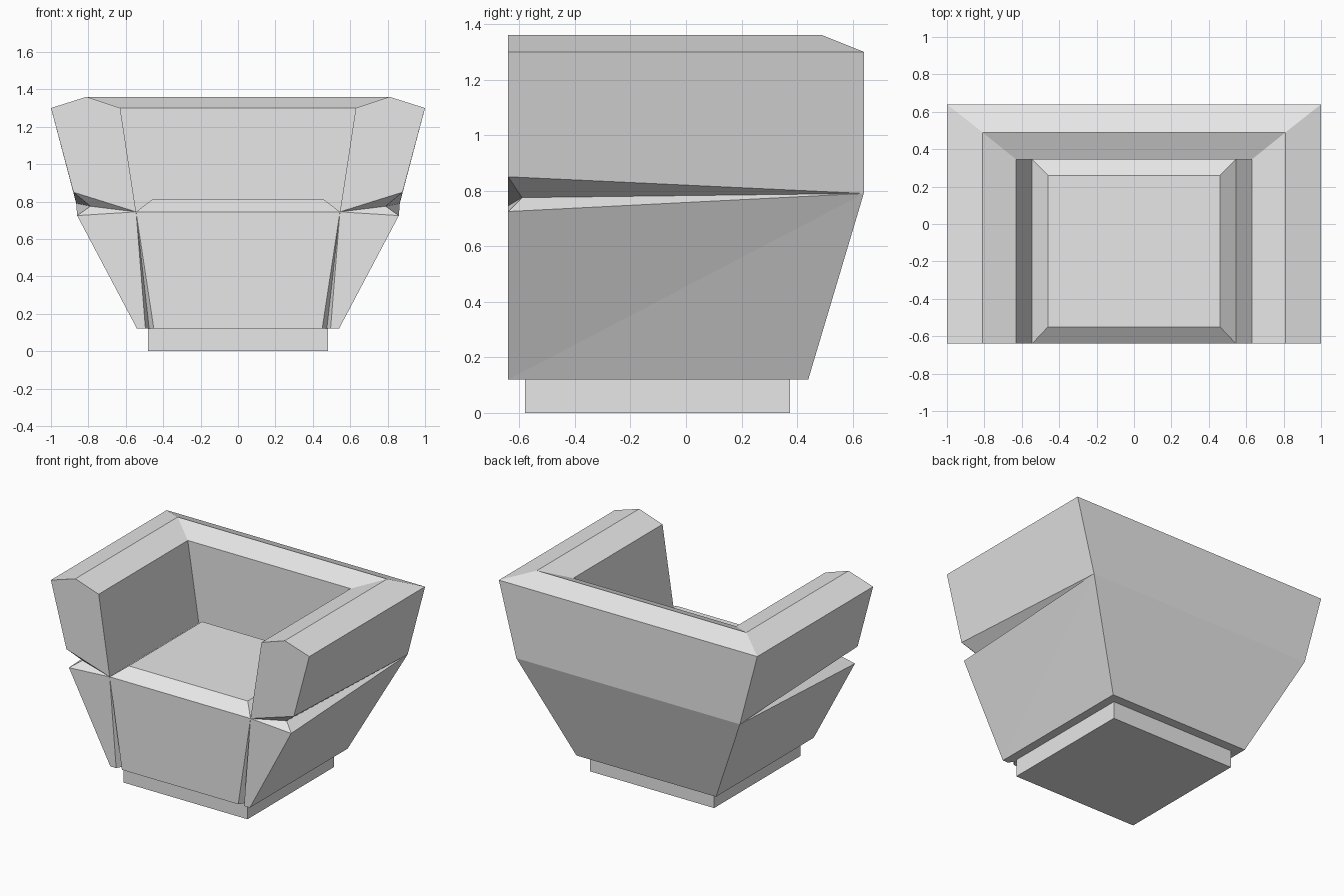
import bpy
import bmesh
from mathutils import Vector

cube = bpy.data.objects.get("Cube")
if cube:
    bpy.data.objects.remove(cube, do_unlink=True)

grey = bpy.data.materials.new("plain_grey")
grey.use_nodes = True
colour = (0.8, 0.8, 0.8, 1)
grey.diffuse_color = colour
grey.node_tree.nodes["Principled BSDF"].inputs["Base Color"].default_value = colour

FRONT = -0.64   # plane of the front faces
BASE = 0.12     # underside of the body


def build(name, half_faces):
    """Mirror a list of polygons across x, weld them and make one object."""
    bm = bmesh.new()
    for face in half_faces:
        for side in (1, -1):
            bm.faces.new([bm.verts.new((x * side, y, z)) for x, y, z in face])
    bmesh.ops.remove_doubles(bm, verts=bm.verts, dist=0.0005)
    bmesh.ops.recalc_face_normals(bm, faces=bm.faces)
    mesh = bpy.data.meshes.new(name)
    bm.to_mesh(mesh)
    bm.free()
    mesh.materials.append(grey)
    obj = bpy.data.objects.new(name, mesh)
    bpy.context.collection.objects.link(obj)
    return obj


def rail(x, z, back_y, back_x=None, back_z=None):
    """Half of a U-shaped edge: front end, back corner, middle of the back."""
    bx = x if back_x is None else back_x
    bz = z if back_z is None else back_z
    return [(x, FRONT, z), (bx, back_y, bz), (0, back_y, bz)]


def strip(a, b):
    return [[a[i], a[i + 1], b[i + 1], b[i]] for i in range(len(a) - 1)]


# Arms and back: edges run around the U, from outside to inside
waist = rail(0.88, 0.85, 0.64, 0.865, 0.79)
outer_rim = rail(1.0, 1.30, 0.64)
ridge = rail(0.81, 1.36, 0.49)
inner_rim = rail(0.63, 1.30, 0.345)
seat_edge = rail(0.545, 0.745, 0.345)
rails = [waist, outer_rim, ridge, inner_rim, seat_edge]
faces = []
for a, b in zip(rails, rails[1:]):
    faces += strip(a, b)
faces.append([r[0] for r in rails])

# Lower body, tapering down to the plinth
lower_top = rail(0.86, 0.725, 0.64, 0.865, 0.79)
foot = rail(0.54, BASE, 0.44)
faces += [[foot[0], foot[1], lower_top[1]], [foot[0], lower_top[1], lower_top[0]]]
faces += strip(foot[1:], lower_top[1:])

# Wedge-shaped notch between each arm and the lower body
pivot = seat_edge[0]
notch = (0.79, -0.59, 0.775)
for edge in (waist, lower_top):
    faces += [[edge[0], pivot, notch], [edge[0], notch, edge[1]]]

# Narrow grooves beside the front panel
panel_foot = (0.45, FRONT, BASE)
groove = (0.475, -0.60, BASE)
side_foot = (0.495, FRONT, BASE)
faces += [[pivot, panel_foot, groove], [pivot, groove, side_foot]]
faces.append([pivot, side_foot, foot[0], lower_top[0]])

# Underside
faces.append([(0, FRONT, BASE), panel_foot, groove, side_foot] + foot)
build("armchair_body", faces)

# Front panel and bevelled seat
edge_front = (0, FRONT, pivot[2])
top_front, top_back = (0.46, -0.55, 0.81), (0.46, 0.26, 0.81)
mid_front, mid_back = (0, -0.55, 0.81), (0, 0.26, 0.81)
build("seat_and_front_panel", [
    [edge_front, pivot, panel_foot, (0, FRONT, BASE)],
    [edge_front, pivot, top_front, mid_front],
    [pivot, seat_edge[1], top_back, top_front],
    [seat_edge[1], seat_edge[2], mid_back, top_back],
    [mid_front, top_front, top_back, mid_back],
])

# Plinth
bpy.ops.mesh.primitive_cube_add(size=1, location=(0, -0.1025, BASE / 2))
plinth = bpy.context.object
plinth.name = "plinth"
plinth.scale = Vector((0.96, 0.955, BASE))
plinth.data.materials.append(grey)
